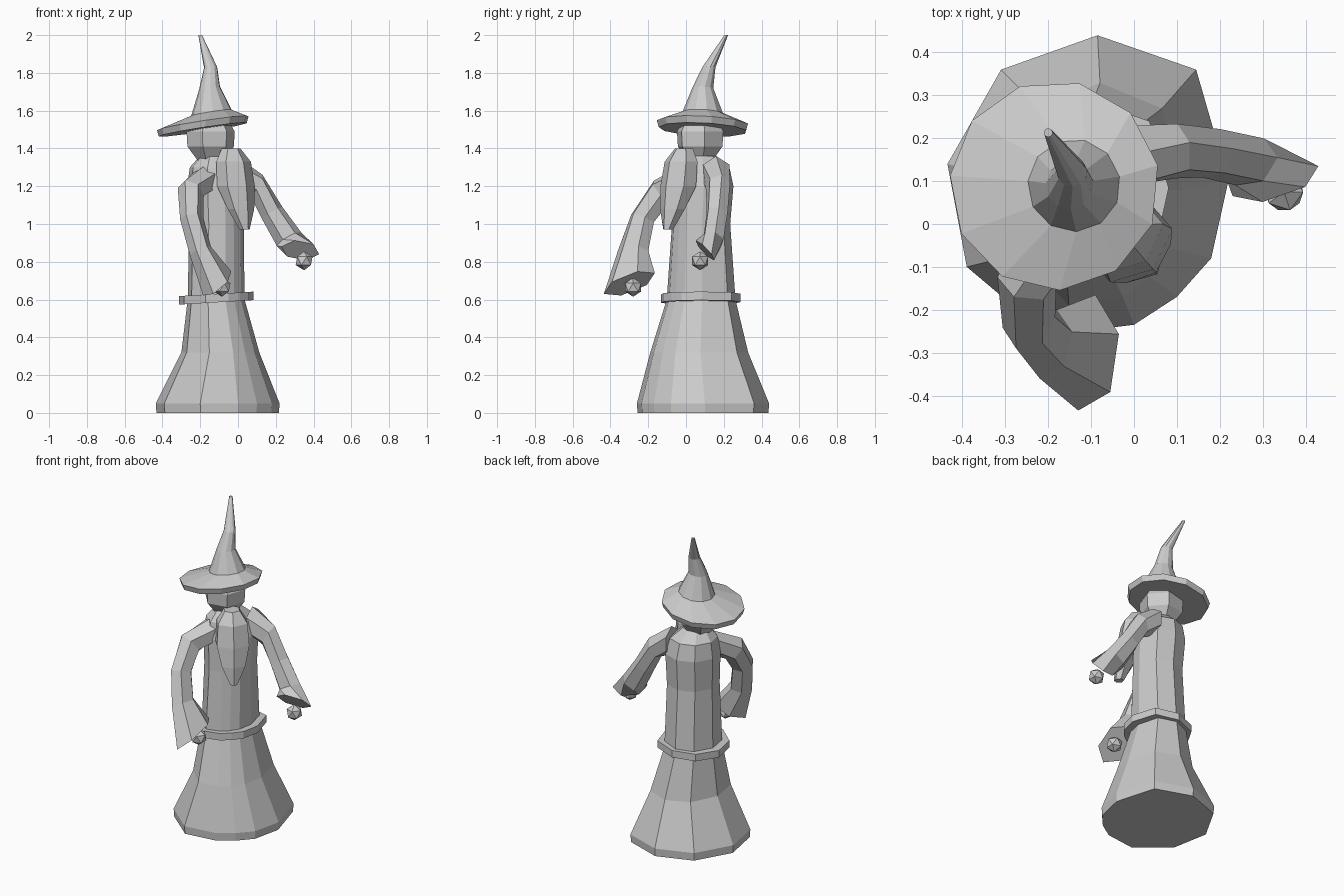
import bpy, bmesh
from math import cos, sin, pi, radians
from mathutils import Vector

if "Cube" in bpy.data.objects:
    bpy.data.objects.remove(bpy.data.objects["Cube"])


def loft(name, rings):
    """Skin a list of equal-length point rings and cap both ends."""
    bm = bmesh.new()
    vs = [[bm.verts.new(p) for p in r] for r in rings]
    n = len(vs[0])
    for lo, hi in zip(vs, vs[1:]):
        for i in range(n):
            j = (i + 1) % n
            bm.faces.new((lo[i], lo[j], hi[j], hi[i]))
    bm.faces.new(vs[0][::-1])
    bm.faces.new(vs[-1])
    bmesh.ops.recalc_face_normals(bm, faces=bm.faces)
    me = bpy.data.meshes.new(name)
    bm.to_mesh(me)
    bm.free()
    ob = bpy.data.objects.new(name, me)
    bpy.context.collection.objects.link(ob)
    return ob


def ellipse(c, a, b, n, phase=0.0):
    c, a, b = Vector(c), Vector(a), Vector(b)
    return [c + a * cos(phase + 2 * pi * i / n) + b * sin(phase + 2 * pi * i / n)
            for i in range(n)]


# Robe cross-section (ten sides, flattened front), figure turned to face +x -y
SECTION = [(-.085, .44), (-.31, .36), (-.435, .14), (-.39, -.10), (-.20, -.26),
           (0, -.235), (.10, -.17), (.18, -.08), (.22, .10), (.145, .36)]


def robe_ring(z, sx, sy, cx, cy, tilt=0.0):
    return [(cx + (x + .11) * sx, cy + (y - .09) * sy, z + (x + .11) * sx * tilt)
            for x, y in SECTION]


# Robe skirt, torso and shoulders
loft("robe", [robe_ring(*r) for r in [
    (0, .99, .99, -.11, .09), (.05, 1, 1, -.11, .09), (.32, .63, .74, -.095, .07),
    (.60, .46, .52, -.117, .08), (1.0, .44, .44, -.115, .08),
    (1.2, .46, .46, -.12, .09), (1.3, .40, .40, -.125, .09),
    (1.36, .22, .22, -.13, .08)]])

# Belt
loft("belt", [robe_ring(z, s, s, -.117, .078, .06) for z, s in
              [(.585, .54), (.585, .60), (.63, .60), (.63, .48)]])


# Sleeves: centre, outward half-axis, other radius; flared cuffs
def sleeve(name, path):
    rings = []
    pts = [Vector(p[0]) for p in path]
    for i, (c, a, rb) in enumerate(path):
        t = pts[min(i + 1, len(pts) - 1)] - pts[max(i - 1, 0)]
        b = t.cross(Vector(a)).normalized() * rb
        rings.append(ellipse(c, a, b, 6))
    loft(name, rings)


sleeve("right_sleeve", [
    ((-.17, .00, 1.24), (.02, .02, .09), .08),
    ((-.25, -.13, 1.17), (-.03, -.04, .06), .07),
    ((-.245, -.23, 1.03), (-.03, -.06, .02), .06),
    ((-.20, -.28, .86), (-.02, -.08, 0), .06),
    ((-.11, -.30, .685), (-.02, -.135, -.055), .09)])
sleeve("left_sleeve", [
    ((-.01, .16, 1.27), (0, 0, .09), .08),
    ((.10, .17, 1.20), (.03, .02, .06), .065),
    ((.18, .165, 1.06), (.055, .01, .03), .06),
    ((.27, .145, .92), (.065, .01, .035), .06),
    ((.33, .10, .86), (.10, .035, -.02), .065)])

# Hands
for name, loc in [("right_hand", (-.085, -.28, .665)), ("left_hand", (.35, .075, .805))]:
    bpy.ops.mesh.primitive_ico_sphere_add(subdivisions=1, radius=.05, location=loc)
    bpy.context.object.name = name

# Facing direction and sideways direction
FWD = Vector((.652, -.758, 0))
SIDE = Vector((.758, .652, 0))

# Head: tapers to the chin
loft("head", [ellipse((-.145, .075, z), FWD * r, SIDE * r, 6) for z, r in
              [(1.31, .05), (1.41, .125), (1.49, .13), (1.54, .10)]])

# Beard: height, forward offset, half width, half depth
loft("beard", [ellipse(Vector((-.115, .08, z)) + FWD * f, FWD * d, SIDE * w, 6)
               for z, f, w, d in [(1.40, .12, .05, .05), (1.33, .14, .10, .08),
                                  (1.20, .16, .11, .085), (1.08, .20, .08, .055),
                                  (.97, .23, .025, .03)]])


# Hat: tilted brim running into a bent pointed crown, eleven sides
def hat_ring(cx, cy, z, r, tilt=1.0):
    return ellipse((cx, cy, z), (r, 0, .153 * r * tilt), (0, r, -.05 * r * tilt),
                   11, radians(11))


loft("hat", [hat_ring(*h) for h in [
    (-.185, .09, 1.50, .235), (-.185, .09, 1.535, .245), (-.14, .09, 1.59, .108),
    (-.15, .09, 1.72, .056, .8), (-.145, .122, 1.83, .035, .5),
    (-.20, .213, 2.0, .010, 0)]])
